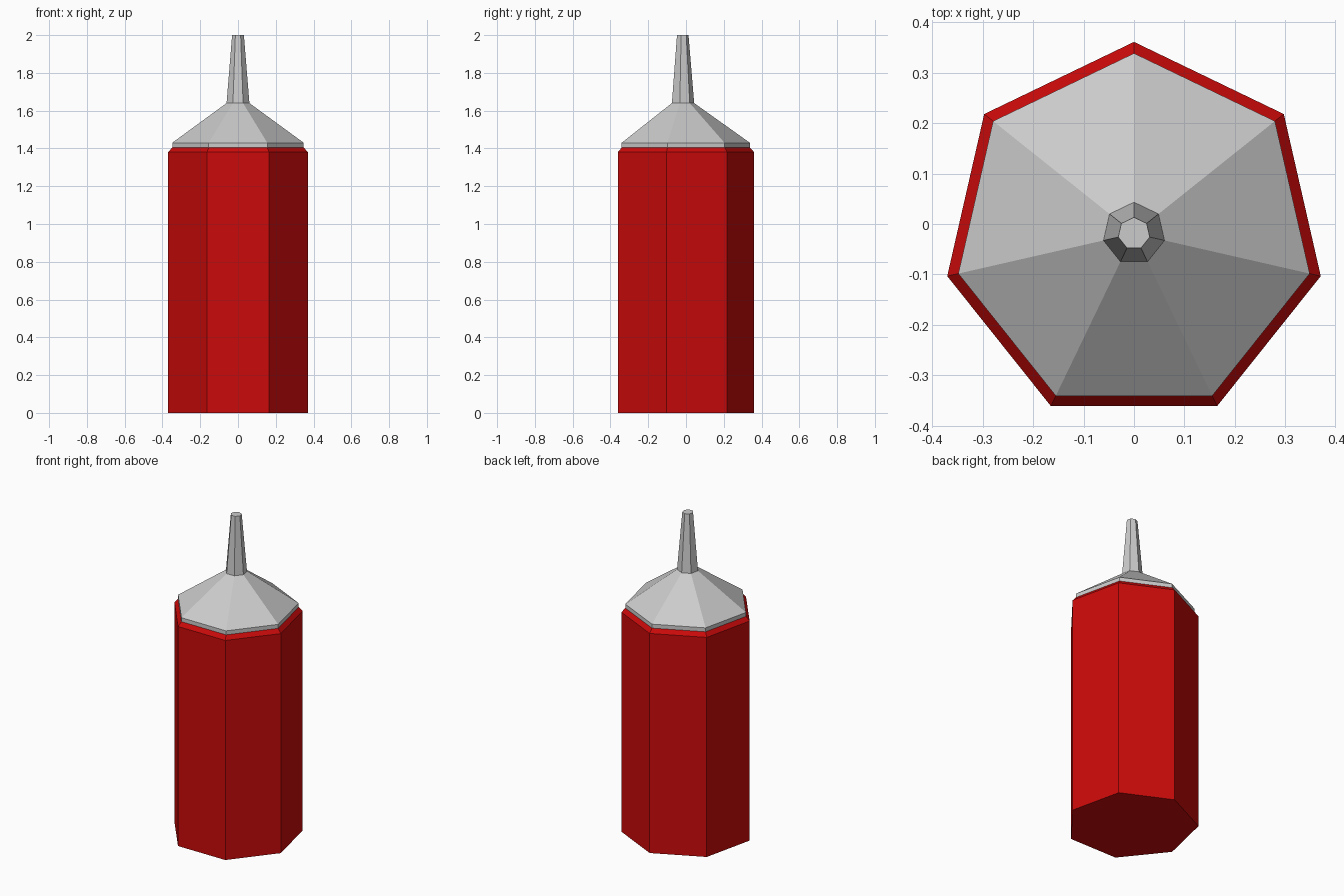
import bpy, bmesh
from math import sin, cos, pi

if "Cube" in bpy.data.objects:
    bpy.data.objects.remove(bpy.data.objects["Cube"])

SIDES = 7
R = 2 * 0.37 / (2 * sin(4 * pi / 7))      # body corner radius
CY = -R * (1 - cos(pi / SIDES)) / 2       # centres the heptagon's bounds on y = 0


def loft(name, profile, cap_bottom=False, cap_top=False, colour=None):
    """Seven-sided flat-shaded shell through (radius, z) rings."""
    bm = bmesh.new()
    rings = []
    for r, z in profile:
        rings.append([bm.verts.new((-r * sin(2 * pi * i / SIDES),
                                    CY + r * cos(2 * pi * i / SIDES), z))
                      for i in range(SIDES)])
    for low, high in zip(rings, rings[1:]):
        for i in range(SIDES):
            j = (i + 1) % SIDES
            bm.faces.new((low[i], low[j], high[j], high[i]))
    if cap_bottom:
        bm.faces.new(rings[0][::-1])
    if cap_top:
        bm.faces.new(rings[-1])
    mesh = bpy.data.meshes.new(name)
    bm.to_mesh(mesh)
    bm.free()
    obj = bpy.data.objects.new(name, mesh)
    bpy.context.collection.objects.link(obj)
    if colour:
        mat = bpy.data.materials.new(name + "_colour")
        mat.diffuse_color = colour
        mat.use_nodes = True
        mat.node_tree.nodes["Principled BSDF"].inputs["Base Color"].default_value = mat.diffuse_color
        mesh.materials.append(mat)
    return obj


# Red bottle with chamfered shoulder
loft("bottle_body", [(R, 0), (R, 1.38), (0.357, 1.405)],
     cap_bottom=True, colour=(0.6, 0.003, 0.003, 1))
# Grey cap: short rim and cone
loft("cap", [(0.357, 1.405), (0.357, 1.43), (0.062, 1.64)])
# Tapered nozzle
loft("nozzle", [(0.062, 1.64), (0.032, 2.0)], cap_top=True)
